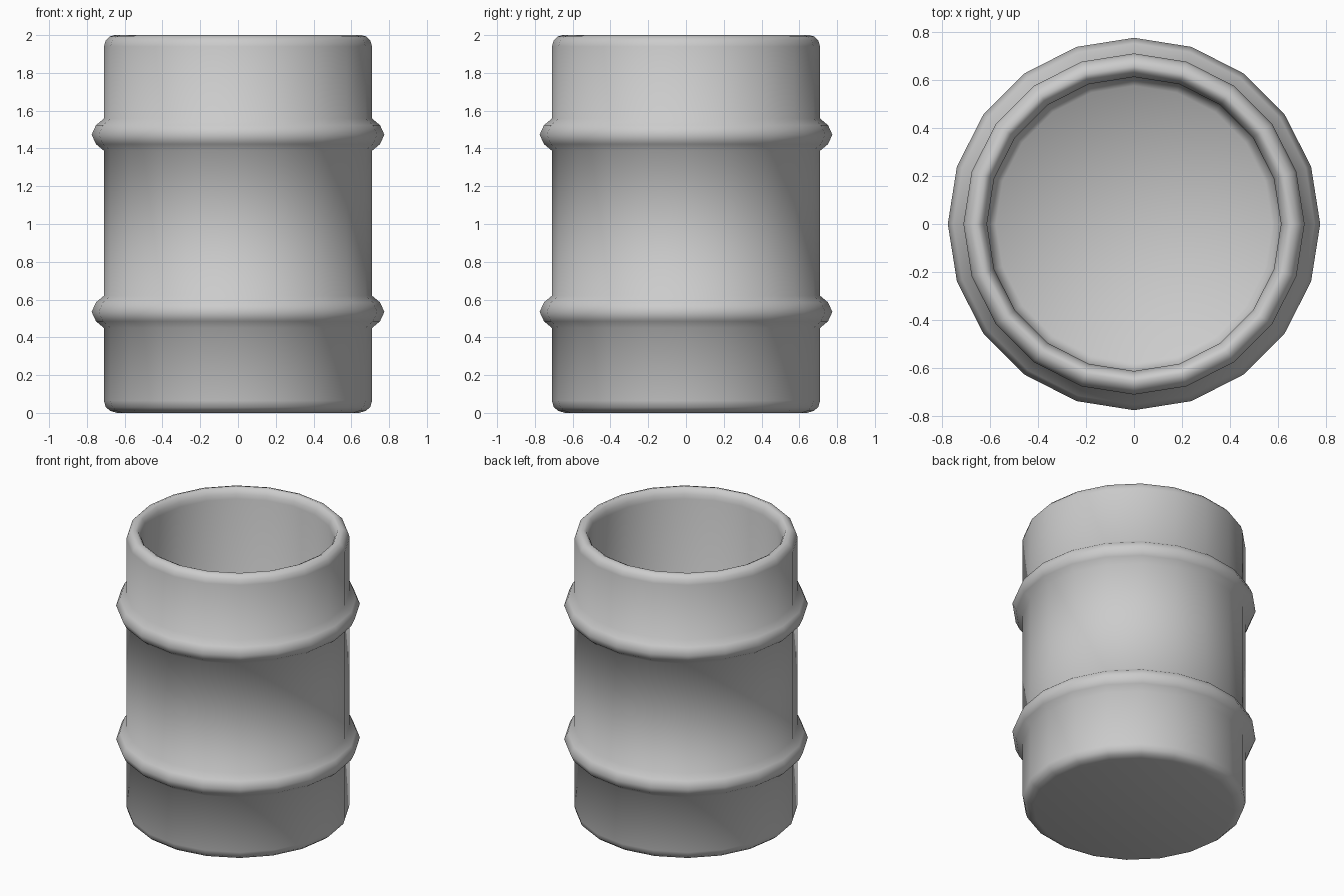
import bpy, bmesh, math

if "Cube" in bpy.data.objects:
    bpy.data.objects.remove(bpy.data.objects["Cube"])

SIDES = 20


def hoop(z):
    # Half-octagon bulge around the barrel wall
    return [(0.71, z - 0.085), (0.752, z - 0.05), (0.775, z),
            (0.752, z + 0.05), (0.71, z + 0.085)]


def lathe(name, profile):
    bm = bmesh.new()
    rings = []
    for r, z in profile:
        rings.append([bm.verts.new((r * math.cos(i * math.tau / SIDES),
                                    r * math.sin(i * math.tau / SIDES), z))
                      for i in range(SIDES)])
    for a, b in zip(rings, rings[1:]):
        for i in range(SIDES):
            j = (i + 1) % SIDES
            bm.faces.new((a[i], a[j], b[j], b[i]))
    # Close both ends: underside and inner floor
    bm.faces.new(rings[0][::-1])
    bm.faces.new(rings[-1])
    mesh = bpy.data.meshes.new(name)
    bm.to_mesh(mesh)
    bm.free()
    ob = bpy.data.objects.new(name, mesh)
    bpy.context.collection.objects.link(ob)
    for p in mesh.polygons:
        p.use_smooth = True
    return ob


# Rounded base, two hoops, rounded rim, then hollow interior
base = [(0.64, 0.0), (0.675, 0.01), (0.70, 0.03), (0.71, 0.065)]
rim = [(0.71, 1.94), (0.70, 1.972), (0.68, 1.992), (0.655, 2.0),
       (0.635, 1.99), (0.62, 1.96), (0.612, 1.93)]
interior = [(0.61, 0.14), (0.575, 0.10)]
lathe("barrel", base + hoop(0.535) + hoop(1.473) + rim + interior)
